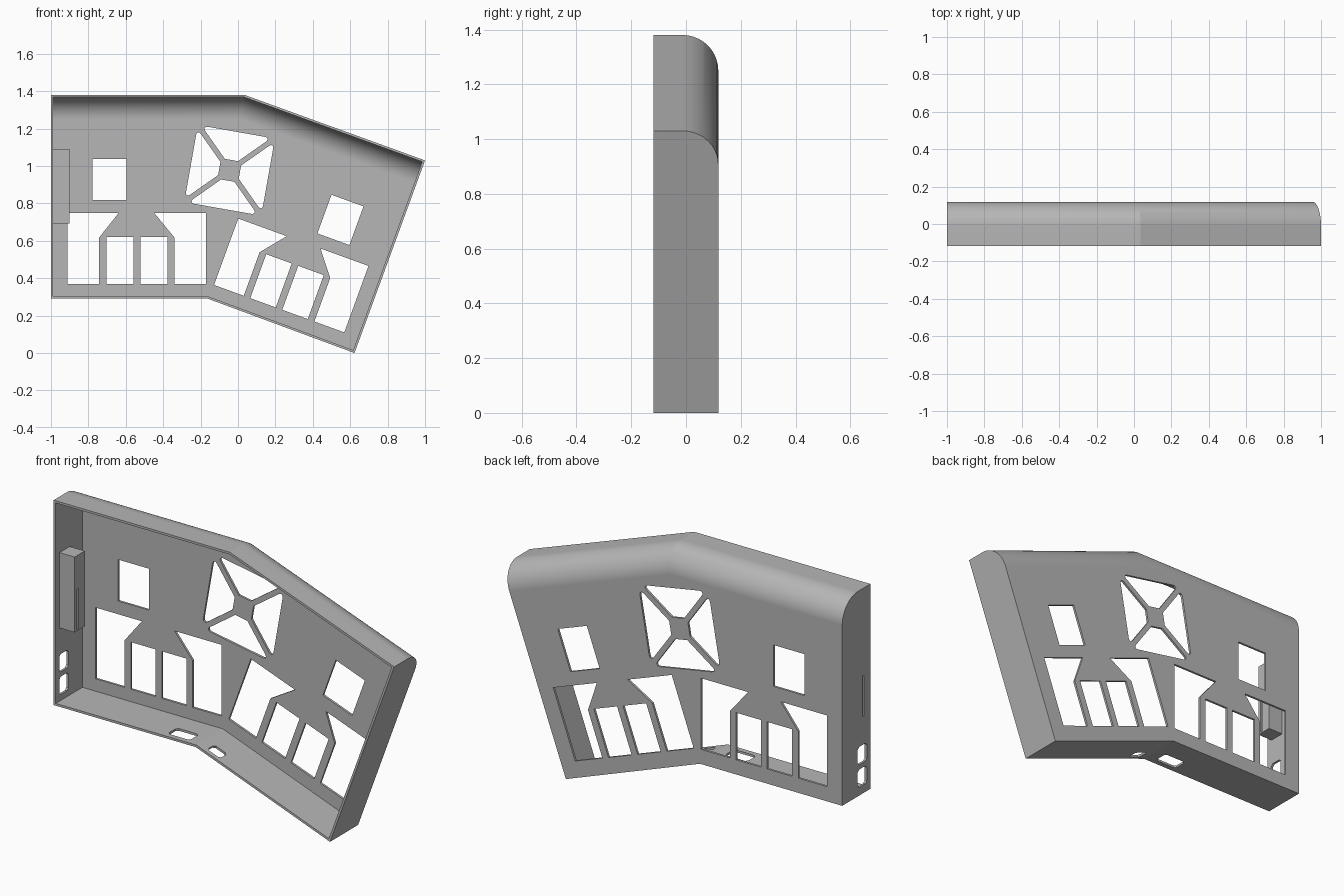
import bpy, bmesh, math
from mathutils import Vector, Matrix

cube = bpy.data.objects.get("Cube")
if cube:
    bpy.data.objects.remove(cube, do_unlink=True)

DEPTH = 0.118      # half depth of the case
WALL = 0.012       # wall thickness
ROUND = 0.13       # radius of the rounded upper back edge
TILT = math.radians(20)

grey = bpy.data.materials.new("case_grey")
grey.use_nodes = True
grey.diffuse_color = (0.47, 0.47, 0.47, 1)
grey.node_tree.nodes["Principled BSDF"].inputs["Base Color"].default_value = grey.diffuse_color

# Bent outline seen from the front, counter-clockwise; edges 2 and 3 form the roof
OUTLINE = [Vector(p) for p in ((-1, 0.292), (-0.165, 0.292), (0.623, 0),
                               (1, 1.03), (0.035, 1.38), (-1, 1.38))]
ROOF = (3, 4)


def inset_outline(inset, drop):
    """Move every edge inward by inset, and the roof edges by drop as well."""
    n = len(OUTLINE)
    lines = []
    for i in range(n):
        a, b = OUTLINE[i], OUTLINE[(i + 1) % n]
        d = (b - a).normalized()
        off = inset + (drop if i in ROOF else 0)
        lines.append((a + Vector((-d.y, d.x)) * off, d))
    pts = []
    for i in range(n):
        (p, d), (q, e) = lines[i - 1], lines[i]
        t = (q - p).cross(e) / d.cross(e)
        pts.append(p + d * t)
    return pts


def finish(name, bm):
    bmesh.ops.recalc_face_normals(bm, faces=bm.faces)
    mesh = bpy.data.meshes.new(name)
    bm.to_mesh(mesh)
    bm.free()
    mesh.materials.append(grey)
    obj = bpy.data.objects.new(name, mesh)
    bpy.context.collection.objects.link(obj)
    return obj


def loft(bm, rings):
    """Skin closed rings of equal length and cap both ends."""
    loops = [[bm.verts.new(p) for p in ring] for ring in rings]
    n = len(loops[0])
    for r, s in zip(loops, loops[1:]):
        for i in range(n):
            j = (i + 1) % n
            bm.faces.new((r[i], r[j], s[j], s[i]))
    bm.faces.new(loops[0])
    bm.faces.new(loops[-1])


def rounded_body(name, inset, front, back, radius, steps=16):
    bm = bmesh.new()
    rings = [[(p.x, front, p.y) for p in inset_outline(inset, 0)]]
    for k in range(steps + 1):
        a = math.pi / 2 * k / steps
        y = back - radius + radius * math.sin(a)
        drop = radius * (1 - math.cos(a))
        rings.append([(p.x, y, p.y) for p in inset_outline(inset, drop)])
    loft(bm, rings)
    return finish(name, bm)


def back_hole(bm, pts):
    loft(bm, [[(x, y, z) for x, z in pts] for y in (0.06, 0.2)])


def box(bm, x0, x1, y0, y1, z0, z1):
    loft(bm, [[(x, y0, z0), (x, y1, z0), (x, y1, z1), (x, y0, z1)] for x in (x0, x1)])


def cut(obj, cutter):
    mod = obj.modifiers.new("cut", 'BOOLEAN')
    mod.operation, mod.solver, mod.object = 'DIFFERENCE', 'EXACT', cutter
    bpy.context.view_layer.objects.active = obj
    bpy.ops.object.modifier_apply(modifier=mod.name)


def chamfered(u0, u1, v0, v1, c=0.012):
    return [(u0 + c, v0), (u1 - c, v0), (u1, v0 + c), (u1, v1 - c),
            (u1 - c, v1), (u0 + c, v1), (u0, v1 - c), (u0, v0 + c)]


# Hollow case
case = rounded_body("case_shell", 0, -DEPTH, DEPTH, ROUND)
hollow = rounded_body("hollow_cutter", WALL, -DEPTH - 0.05, DEPTH - WALL, ROUND - WALL)
cut(case, hollow)

# Group of window openings, used straight on one half and mirrored and tilted on the other
def rect(u0, u1, v0, v1):
    return [(u0, v0), (u1, v0), (u1, v1), (u0, v1)]

WIDTH = 0.741
GROUP = [
    [(0, 0), (0.17, 0), (0.17, 0.248), (0.273, 0.378), (0, 0.378)],
    rect(0.208, 0.353, 0, 0.25),
    rect(0.39, 0.535, 0, 0.25),
    [(0.572, 0), (WIDTH, 0), (WIDTH, 0.378), (0.465, 0.378), (0.572, 0.248)],
    rect(0.134, 0.316, 0.448, 0.668),
]
bm = bmesh.new()
turn = Matrix.Rotation(-TILT, 2)
for pts in GROUP:
    back_hole(bm, [Vector((-0.912, 0.37)) + Vector(p) for p in pts])
    back_hole(bm, [Vector((-0.128, 0.364)) + turn @ Vector((WIDTH - u, v)) for u, v in pts])

# Fan grille: four rounded wedges around a small hub
half = [(0.036, 0.056), (0.166, 0.186), (0.172, 0.196), (0.167, 0.206), (0.155, 0.209)]
wedge = half + [(-u, v) for u, v in reversed(half)]
for k in range(4):
    spin = Matrix.Rotation(-TILT / 2 + k * math.pi / 2, 2)
    back_hole(bm, [Vector((-0.045, 0.977)) + spin @ Vector(p) for p in wedge])

# Two sockets through the side wall
for z in (0.335, 0.455):
    loft(bm, [[(x, y, w) for y, w in chamfered(-0.088, -0.012, z, z + 0.095)]
              for x in (-1.05, -0.95)])

# Sockets through the flat and the tilted floor
loft(bm, [[(x, y, z) for x, y in chamfered(-0.35, -0.22, -0.09, -0.012)]
          for z in (0.24, 0.34)])
along = Vector((math.cos(TILT), -math.sin(TILT)))
up = Vector((math.sin(TILT), math.cos(TILT)))
rings = []
for h in (-0.05, 0.05):
    ring = []
    for s, y in chamfered(0.05, 0.13, -0.095, -0.035):
        p = OUTLINE[1] + along * s + up * h
        ring.append((p.x, y, p.y))
    rings.append(ring)
loft(bm, rings)
openings = finish("openings_cutter", bm)
cut(case, openings)

# Card slot block on the inside of the side wall
bm = bmesh.new()
box(bm, -0.995, -0.9, -0.085, 0, 0.692, 1.092)
block = finish("card_slot_block", bm)
bm = bmesh.new()
box(bm, -1.1, -0.8, -0.066, -0.054, 0.70, 0.915)
slit = finish("slit_cutter", bm)
cut(case, slit)
cut(block, slit)

for helper in (hollow, openings, slit):
    bpy.data.objects.remove(helper, do_unlink=True)

# Smooth the rounded edge, keep the corners sharp
bpy.ops.object.select_all(action='DESELECT')
case.select_set(True)
bpy.context.view_layer.objects.active = case
bpy.ops.object.shade_smooth_by_angle(angle=math.radians(15))
case.modifiers.new("even_shading", 'WEIGHTED_NORMAL').keep_sharp = True
